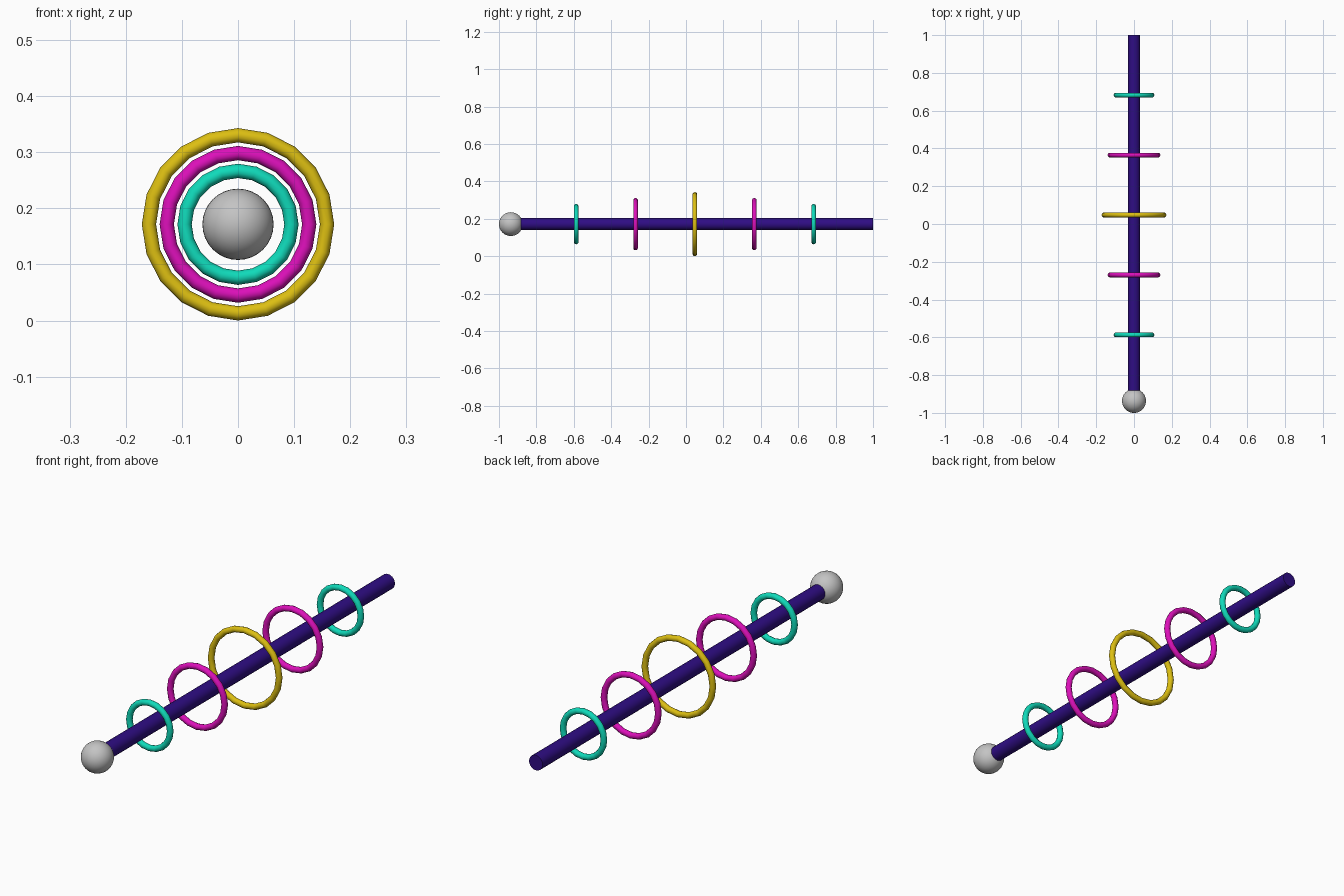
import bpy, bmesh
from math import cos, sin, pi, radians
from mathutils import Matrix

cube = bpy.data.objects.get("Cube")
if cube:
    bpy.data.objects.remove(cube, do_unlink=True)

U = 2 / 6.3              # one design unit
MID_Y = 0.15 * U         # middle of the rod
MID_Z = 0.54 * U         # height of the shared axis
TURN = Matrix.Rotation(radians(90), 4, 'X')


def material(name, rgb):
    m = bpy.data.materials.new(name)
    m.use_nodes = True
    m.diffuse_color = (*rgb, 1)
    m.node_tree.nodes["Principled BSDF"].inputs["Base Color"].default_value = (*rgb, 1)
    return m


indigo = material("indigo", (0.028, 0.004, 0.23))
silver = material("silver", (0.55, 0.55, 0.55))
teal = material("teal", (0.005, 0.70, 0.49))
magenta = material("magenta", (0.72, 0.005, 0.49))
gold = material("gold", (0.72, 0.52, 0.006))


def finish(name, bm, mat, y):
    """Turn the part's axis along y, place it and shade it smooth."""
    bmesh.ops.transform(bm, matrix=TURN, verts=bm.verts)
    bmesh.ops.recalc_face_normals(bm, faces=bm.faces)
    mesh = bpy.data.meshes.new(name)
    bm.to_mesh(mesh)
    bm.free()
    mesh.materials.append(mat)
    obj = bpy.data.objects.new(name, mesh)
    obj.location = (0, MID_Y + y * U, MID_Z)
    bpy.context.collection.objects.link(obj)
    bpy.ops.object.select_all(action='DESELECT')
    obj.select_set(True)
    bpy.context.view_layer.objects.active = obj
    bpy.ops.object.shade_smooth_by_angle(angle=radians(50))


def ring(name, radius, mat, y, sides=20, tube_sides=10, tube=0.04):
    bm = bmesh.new()
    loops = []
    for i in range(sides):
        a = 2 * pi * i / sides
        loop = []
        for j in range(tube_sides):
            b = 2 * pi * j / tube_sides
            r = (radius + tube * cos(b)) * U
            loop.append(bm.verts.new((r * cos(a), r * sin(a), tube * sin(b) * U)))
        loops.append(loop)
    for i in range(sides):
        p, q = loops[i - 1], loops[i]
        for j in range(tube_sides):
            bm.faces.new((p[j - 1], q[j - 1], q[j], p[j]))
    finish(name, bm, mat, y)


# Rod
bm = bmesh.new()
bmesh.ops.create_cone(bm, cap_ends=True, segments=20, radius1=0.1 * U,
                      radius2=0.1 * U, depth=6 * U)
finish("rod", bm, indigo, 0)

# Ball at the front tip
bm = bmesh.new()
bmesh.ops.create_uvsphere(bm, u_segments=32, v_segments=20, radius=0.2 * U)
finish("tip_ball", bm, silver, -3.1)

# Rings, mirrored about the large middle one
ring("middle_ring", 0.5, gold, 0)
for side, label in ((-1, "front"), (1, "back")):
    ring(label + "_inner_ring", 0.4, magenta, side)
    ring(label + "_outer_ring", 0.3, teal, 2 * side)
